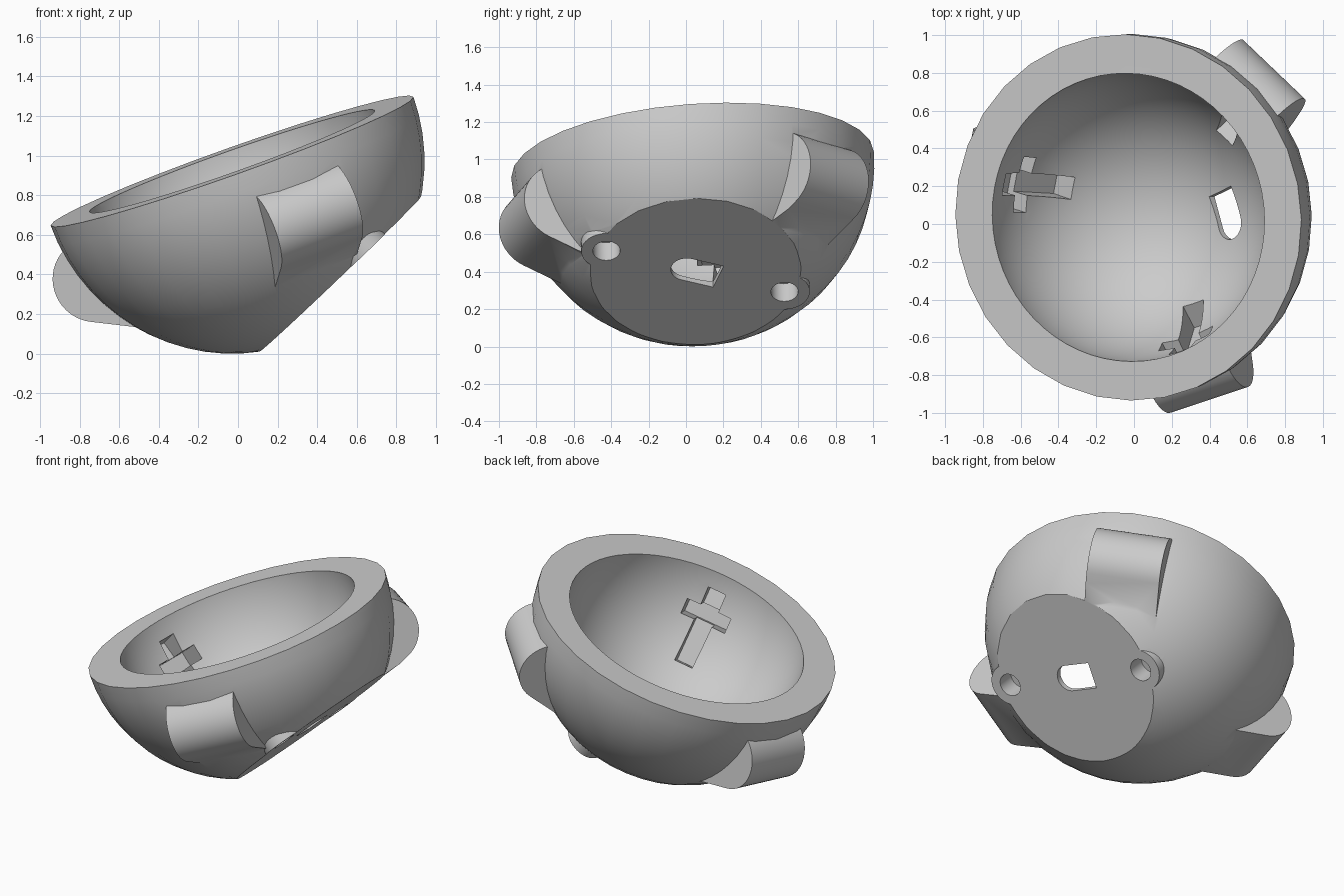
import bpy, bmesh
from math import radians, sin, cos, pi
from mathutils import Matrix, Vector

if "Cube" in bpy.data.objects:
    bpy.data.objects.remove(bpy.data.objects["Cube"])

OUTER, INNER, FLAT = 0.972, 0.765, 0.79
CENTRE = Vector((-0.03, 0.035, 0.972))
RIM_NORMAL = Vector((-0.334, -0.071, 0.94)).normalized()
TILT = Matrix.Translation(CENTRE) @ Vector((0, 0, 1)).rotation_difference(RIM_NORMAL).to_matrix().to_4x4()


def make(name, bm, matrix):
    """Bake the matrix into the mesh, point its faces outward and link it."""
    bm.transform(matrix)
    bm.normal_update()
    bmesh.ops.recalc_face_normals(bm, faces=bm.faces[:])
    if bm.calc_volume(signed=True) < 0:
        bmesh.ops.reverse_faces(bm, faces=bm.faces[:])
    bm.normal_update()
    mesh = bpy.data.meshes.new(name)
    bm.to_mesh(mesh)
    bm.free()
    obj = bpy.data.objects.new(name, mesh)
    bpy.context.collection.objects.link(obj)
    return obj


def box(name, low, high, matrix):
    low, high = Vector(low), Vector(high)
    bm = bmesh.new()
    bmesh.ops.create_cube(bm, size=1)
    place = Matrix.Translation((low + high) / 2) @ Matrix.Diagonal((*(high - low), 1))
    return make(name, bm, matrix @ place)


def cylinder(name, radius, length, matrix):
    bm = bmesh.new()
    bmesh.ops.create_cone(bm, cap_ends=True, segments=48, radius1=radius,
                          radius2=radius, depth=length)
    return make(name, bm, matrix)


def round_ended(name, radius, root, length, matrix):
    """Prism along z: half circle towards +x, square end at x = -root."""
    outline = [(-root, -radius)]
    outline += [(radius * cos(t), radius * sin(t)) for t in (pi * i / 24 - pi / 2 for i in range(25))]
    outline.append((-root, radius))
    bm = bmesh.new()
    base = bm.faces.new([bm.verts.new((x, y, -length / 2)) for x, y in outline])
    top = bmesh.ops.extrude_face_region(bm, geom=[base], use_keep_orig=True)
    bmesh.ops.translate(bm, vec=(0, 0, length),
                        verts=[g for g in top["geom"] if isinstance(g, bmesh.types.BMVert)])
    return make(name, bm, matrix)


def sphere(name, radius, segments, rings, half=False):
    bm = bmesh.new()
    bmesh.ops.create_uvsphere(bm, u_segments=segments, v_segments=rings, radius=radius)
    if half:
        for v in bm.verts:
            v.co.z = min(v.co.z, 0)
    return make(name, bm, TILT)


def volume(mesh):
    bm = bmesh.new()
    bm.from_mesh(mesh)
    result = bm.calc_volume(signed=True)
    bm.free()
    return result


def combine(tool, operation):
    """Boolean on the shell, kept only when the volume changes as it should."""
    before = volume(shell.data)
    for solver in ('EXACT', 'MANIFOLD'):
        mod = shell.modifiers.new(operation, 'BOOLEAN')
        mod.operation = operation
        mod.solver = solver
        mod.object = tool
        bpy.context.view_layer.update()
        graph = bpy.context.evaluated_depsgraph_get()
        mesh = bpy.data.meshes.new_from_object(shell.evaluated_get(graph))
        shell.modifiers.remove(mod)
        change = volume(mesh) - before
        if (change > 0) == (operation == 'UNION') and abs(change) < 0.75 * before:
            shell.data = mesh
            break
    bpy.data.objects.remove(tool)


def add(tool):
    combine(tool, 'UNION')


def cut(tool):
    combine(tool, 'DIFFERENCE')


def shift(x, y, z):
    return Matrix.Translation((x, y, z))


def turn(degrees, axis):
    return Matrix.Rotation(radians(degrees), 4, axis)


SPINS = [TILT @ turn(a, 'Z') for a in (48, 168, -72)]

# Frame of the slanted mounting face: long axis, cross axis, outward normal
face_n = Vector((0.69, 0.02, -0.72)).normalized()
long_axis = Vector((-0.24, 0.94, -0.23))
long_axis = (long_axis - face_n * long_axis.dot(face_n)).normalized()
MOUNT = shift(*CENTRE) @ Matrix((long_axis, face_n.cross(long_axis), face_n)).transposed().to_4x4()

# Solid bowl
shell = sphere("bowl_shell", OUTER, 32, 32, half=True)

# Three rounded bearing housings on the outside
for spin in SPINS:
    frame = spin @ shift(0.825, 0, -0.33) @ turn(-25, 'Y') @ turn(90, 'X')
    add(round_ended("housing", 0.215, 0.35, 0.46, frame))

# Two screw bosses, then the slanted face
for side in (-1, 1):
    add(cylinder("boss", 0.135, 0.3, MOUNT @ shift(side * 0.505, 0, 0.72)))
cut(box("face_cutter", (-1.5, -1.5, FLAT), (1.5, 1.5, 2), MOUNT))

# Hollow inside
cut(sphere("hollow", INNER, 64, 47))

# Bearing slots with crosswise axle slots
for spin in SPINS:
    cut(box("wheel_slot", (0.6, -0.06, -0.25), (0.86, 0.06, 0.25), spin @ turn(28, 'Y')))
    cut(box("axle_slot", (0.6, -0.15, -0.05), (0.9, 0.15, 0.05), spin @ turn(22, 'Y')))

# Screw holes and the D-shaped window
for side in (-1, 1):
    cut(cylinder("screw_hole", 0.073, 0.3, MOUNT @ shift(side * 0.505, 0, 0.81)))
cut(round_ended("window", 0.085, 0.18, 0.4, MOUNT @ shift(-0.05, 0, 0.75) @ turn(180, 'Z')))

# Single grey finish
grey = bpy.data.materials.new("grey_plastic")
grey.use_nodes = True
colour = (0.6, 0.6, 0.6, 1)
grey.diffuse_color = colour
grey.node_tree.nodes["Principled BSDF"].inputs["Base Color"].default_value = colour
shell.data.materials.clear()
shell.data.materials.append(grey)

bpy.ops.object.select_all(action='DESELECT')
shell.select_set(True)
bpy.context.view_layer.objects.active = shell
bpy.ops.object.shade_smooth_by_angle(angle=radians(30))
